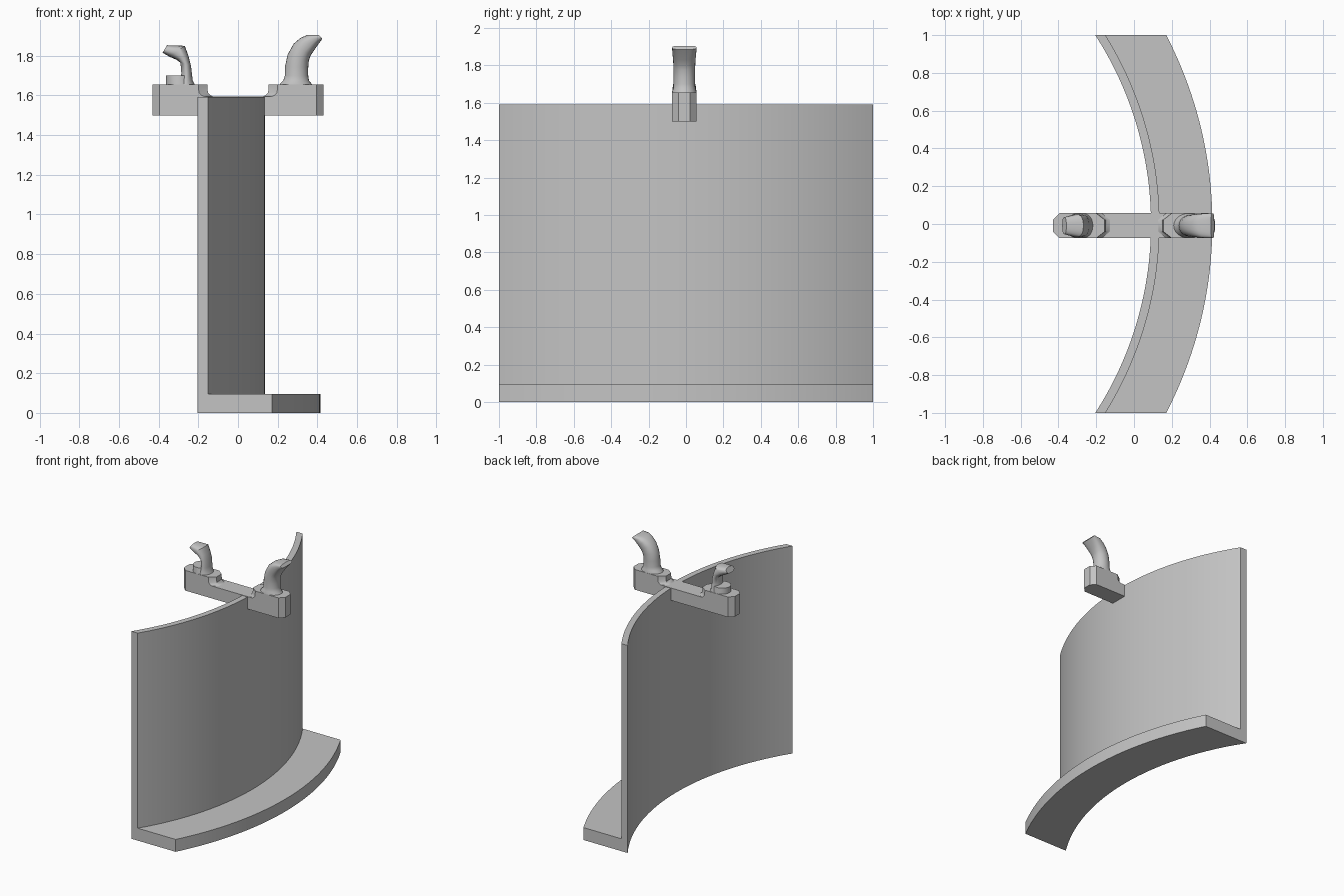
import bpy, bmesh, math
from mathutils import Vector

if "Cube" in bpy.data.objects:
    bpy.data.objects.remove(bpy.data.objects["Cube"])

grey = bpy.data.materials.new("light grey")
grey.diffuse_color = (0.55, 0.55, 0.55, 1)
grey.use_nodes = True
grey.node_tree.nodes["Principled BSDF"].inputs["Base Color"].default_value = grey.diffuse_color
YC = -0.009      # centre line of the clip
HW = 0.066       # half width of the clip


def loft(name, rings, angle=35):
    """Skin a stack of equal-sized rings and cap both ends."""
    bm = bmesh.new()
    rows = [[bm.verts.new(p) for p in r] for r in rings]
    n = len(rows[0])
    for a, b in zip(rows, rows[1:]):
        for i in range(n):
            j = (i + 1) % n
            bm.faces.new((a[i], a[j], b[j], b[i]))
    bm.faces.new(rows[0][::-1])
    bm.faces.new(rows[-1])
    bmesh.ops.recalc_face_normals(bm, faces=bm.faces)
    me = bpy.data.meshes.new(name)
    bm.to_mesh(me)
    bm.free()
    ob = bpy.data.objects.new(name, me)
    bpy.context.collection.objects.link(ob)
    me.materials.append(grey)
    bpy.ops.object.select_all(action='DESELECT')
    ob.select_set(True)
    bpy.context.view_layer.objects.active = ob
    bpy.ops.object.shade_smooth_by_angle(angle=math.radians(angle))
    return ob


# Curved L-shaped stand: the section follows concentric arcs, cut flat at y = +-1
CX, R_IN, R_WALL, R_OUT = -1.752, 1.842, 1.887, 2.167
SECTION = [(R_IN, 0), (R_OUT, 0), (R_OUT, 0.095), (R_WALL, 0.095), (R_WALL, 1.592), (R_IN, 1.592)]
rings = []
for k in range(49):
    y = math.sin(math.radians(-90 + 180 * k / 48) * 0.6) / math.sin(math.radians(54))
    rings.append([(CX + math.sqrt(r * r - y * y), y, z) for r, z in SECTION])
loft("curved_stand", rings, 20)


# Cross bar lying over the top of the wall
def bar_ring(x0, x1, z):
    return [(x0, YC - HW, z), (x1, YC - HW, z), (x1, YC + HW, z), (x0, YC + HW, z)]


loft("cross_bar", [bar_ring(-0.3, 0.3, 1.5), bar_ring(-0.3, 0.3, 1.595)])


# Chamfered end blocks with a small fillet down to the bar
def block_ring(s, inner, z):
    plan = [(0.43, -0.031), (0.43, 0.031), (0.395, HW), (inner + 0.045, HW),
            (inner, 0.031), (inner, -0.031), (inner + 0.045, -HW), (0.395, -HW)]
    return [(s * x, YC + y, z) for x, y in plan]


for side, s in (("left", -1), ("right", 1)):
    steps = [(0.125, 1.5), (0.125, 1.594), (0.138, 1.6), (0.152, 1.615), (0.155, 1.655)]
    loft(side + "_block", [block_ring(s, i, z) for i, z in steps])


# Hooks: rings spanning two points of the side outline, square-ish towards the tip
def hook_ring(a, b, half, power, n=24):
    a, b = Vector((a[0], YC, a[1])), Vector((b[0], YC, b[1]))
    mid, axis = (a + b) / 2, (b - a) / 2
    out = []
    for k in range(n):
        t = 2 * math.pi * k / n
        c, d = math.cos(t), math.sin(t)
        u = math.copysign(abs(c) ** power, c)
        v = math.copysign(abs(d) ** power, d)
        out.append(mid + axis * u + Vector((0, half * v, 0)))
    return out


def hook(name, steps):
    loft(name, [hook_ring(*s) for s in steps], 40)


hook("right_hook", [
    ((0.208, 1.65), (0.375, 1.65), 0.066, 1), ((0.212, 1.66), (0.37, 1.66), 0.066, 1),
    ((0.228, 1.675), (0.358, 1.675), 0.06, 1), ((0.236, 1.70), (0.354, 1.70), 0.057, 1),
    ((0.237, 1.745), (0.354, 1.74), 0.057, 1), ((0.25, 1.805), (0.357, 1.775), 0.058, 0.95),
    ((0.28, 1.86), (0.365, 1.80), 0.06, 0.85), ((0.315, 1.89), (0.385, 1.83), 0.063, 0.75),
    ((0.35, 1.905), (0.41, 1.865), 0.065, 0.65), ((0.408, 1.905), (0.425, 1.885), 0.065, 0.6)])

hook("left_collar", [
    ((-0.363, 1.65), (-0.228, 1.65), 0.066, 1), ((-0.363, 1.70), (-0.24, 1.70), 0.06, 1)])

hook("left_hook", [
    ((-0.31, 1.65), (-0.215, 1.65), 0.064, 1), ((-0.295, 1.685), (-0.228, 1.675), 0.058, 1),
    ((-0.285, 1.71), (-0.232, 1.705), 0.055, 1), ((-0.29, 1.765), (-0.237, 1.75), 0.055, 0.95),
    ((-0.31, 1.78), (-0.25, 1.80), 0.057, 0.9), ((-0.345, 1.795), (-0.268, 1.85), 0.06, 0.8),
    ((-0.38, 1.815), (-0.358, 1.853), 0.045, 0.8)])
